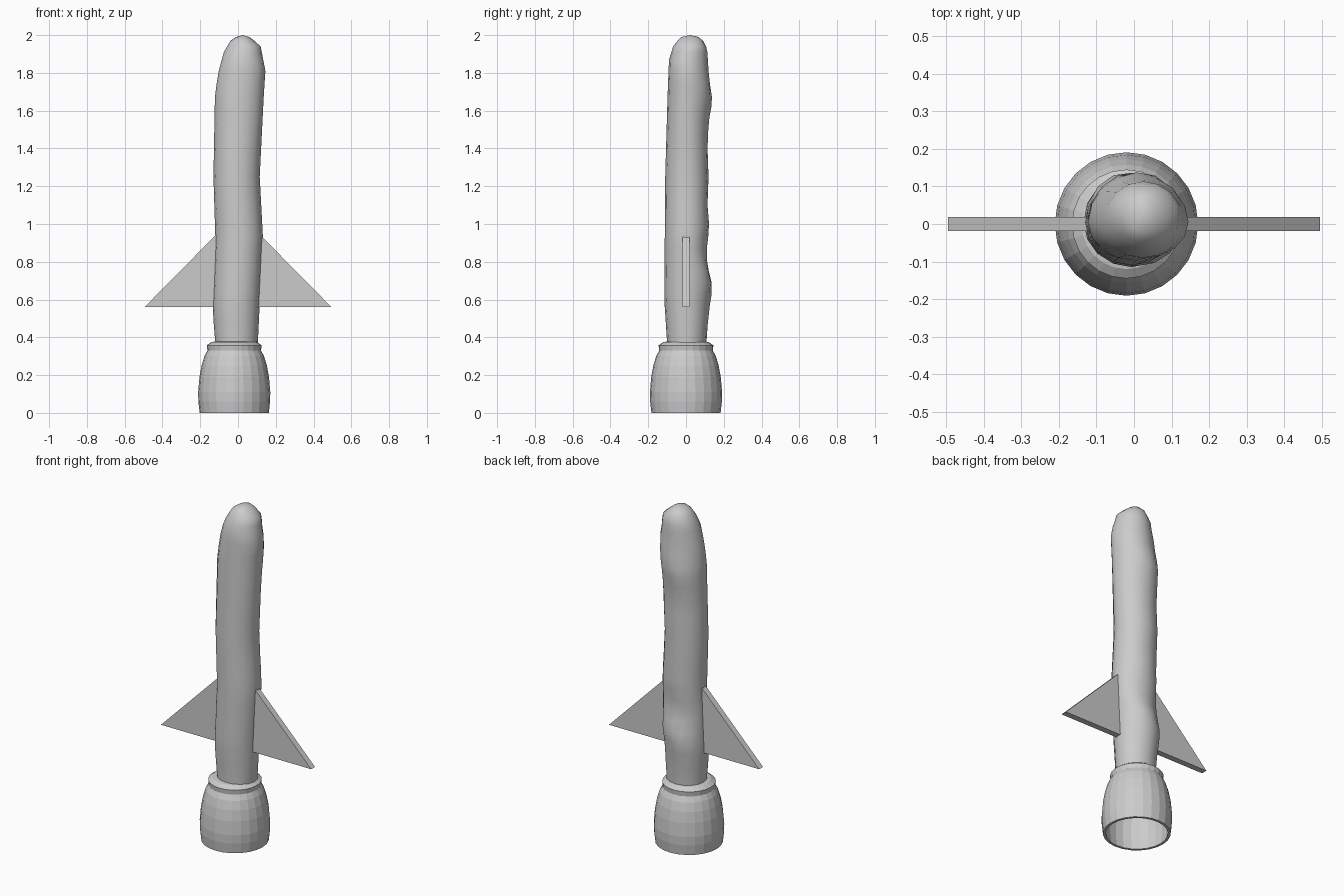
import bpy, bmesh, math

if "Cube" in bpy.data.objects:
    bpy.data.objects.remove(bpy.data.objects["Cube"])


def finish(name, bm, smooth=None):
    bmesh.ops.recalc_face_normals(bm, faces=bm.faces)
    me = bpy.data.meshes.new(name)
    bm.to_mesh(me)
    bm.free()
    ob = bpy.data.objects.new(name, me)
    bpy.context.collection.objects.link(ob)
    if smooth:
        bpy.ops.object.select_all(action='DESELECT')
        ob.select_set(True)
        bpy.context.view_layer.objects.active = ob
        bpy.ops.object.shade_smooth_by_angle(angle=math.radians(smooth))
    return ob


def bridge(bm, a, b):
    n = len(a)
    for i in range(n):
        j = (i + 1) % n
        bm.faces.new((a[i], a[j], b[j], b[i]))


def interp(table, z):
    if z <= table[0][0]:
        return table[0][1]
    for (z0, v0), (z1, v1) in zip(table, table[1:]):
        if z <= z1:
            return v0 + (v1 - v0) * (z - z0) / (z1 - z0)
    return table[-1][1]


# Lumpy body: silhouettes on the left, right, front and back
left = [(.3, -.12), (.37, -.12), (.55, -.135), (.93, -.12), (1.25, -.13), (1.69, -.122),
        (1.81, -.102), (1.91, -.075), (1.97, -.04), (1.99, -.01)]
right = [(.3, .1), (.37, .105), (.93, .132), (1.25, .115), (1.69, .137), (1.81, .145),
         (1.94, .12), (1.98, .075), (1.99, .06)]
front = [(.3, -.1), (.37, -.1), (.6, -.115), (1.25, -.11), (1.7, -.097), (1.87, -.09),
         (1.95, -.065), (1.99, -.025)]
back = [(.3, .105), (.37, .108), (.57, .122), (.69, .142), (.8, .113), (.87, .108), (1.0, .124),
        (1.1, .113), (1.25, .12), (1.45, .113), (1.56, .12), (1.67, .14), (1.8, .12),
        (1.93, .112), (1.97, .09), (1.99, .067)]
levels = [.3, .37, .47, .57, .63, .69, .75, .81, .87, .93, 1.0, 1.1, 1.25, 1.38, 1.47, 1.56,
          1.62, 1.67, 1.74, 1.81, 1.87, 1.91, 1.94, 1.97, 1.99]
SIDES = 16
bm = bmesh.new()
rings = []
for z in levels:
    xl, xr, yf = (interp(t, z) for t in (left, right, front))
    cx = (xl + xr) / 2
    ring = []
    for k in range(SIDES):
        a = 2 * math.pi * k / SIDES
        x = cx + (xr - xl) / 2 * math.cos(a)
        # the ridges across the back run diagonally
        shear = .5 * (x - .04) if .5 < z < 1.8 else 0
        yb = interp(back, z - shear)
        cy = (yf + interp(back, z)) / 2 if z > 1.9 else .005
        y = cy + ((yb - cy) if math.sin(a) > 0 else (cy - yf)) * math.sin(a)
        ring.append(bm.verts.new((x, y, z)))
    if rings:
        bridge(bm, rings[-1], ring)
    rings.append(ring)
bm.faces.new(rings[0])
tip = bm.verts.new((.025, .022, 2.0))
for i in range(SIDES):
    bm.faces.new((rings[-1][i], rings[-1][(i + 1) % SIDES], tip))
finish("body", bm, 50)

# Engine bell: hollow faceted lathe, with a collar on top
profile = [(.1, .378), (.12, .375), (.145, .358), (.142, .33), (.158, .3), (.173, .25),
           (.184, .19), (.191, .11), (.19, .06), (.183, 0), (.168, 0), (.176, .06),
           (.177, .11), (.17, .19), (.159, .25), (.143, .3), (.1, .33)]
N = 24
bm = bmesh.new()
rings = [[bm.verts.new((-.02 + r * math.cos(2 * math.pi * k / N),
                        r * math.sin(2 * math.pi * k / N), z)) for k in range(N)]
         for r, z in profile]
for a, b in zip(rings, rings[1:]):
    bridge(bm, a, b)
bm.faces.new(rings[0])
bm.faces.new(rings[-1])
finish("engine_bell", bm)

# Triangular fins, mirrored
for name, s in (("left_fin", -1), ("right_fin", 1)):
    bm = bmesh.new()
    tri = [(.08, .56), (.495, .56), (.08, .98)]
    a, b = ([bm.verts.new((s * x, y, z)) for x, z in tri] for y in (-.018, .018))
    bridge(bm, a, b)
    bm.faces.new(a)
    bm.faces.new(b)
    finish(name, bm)
